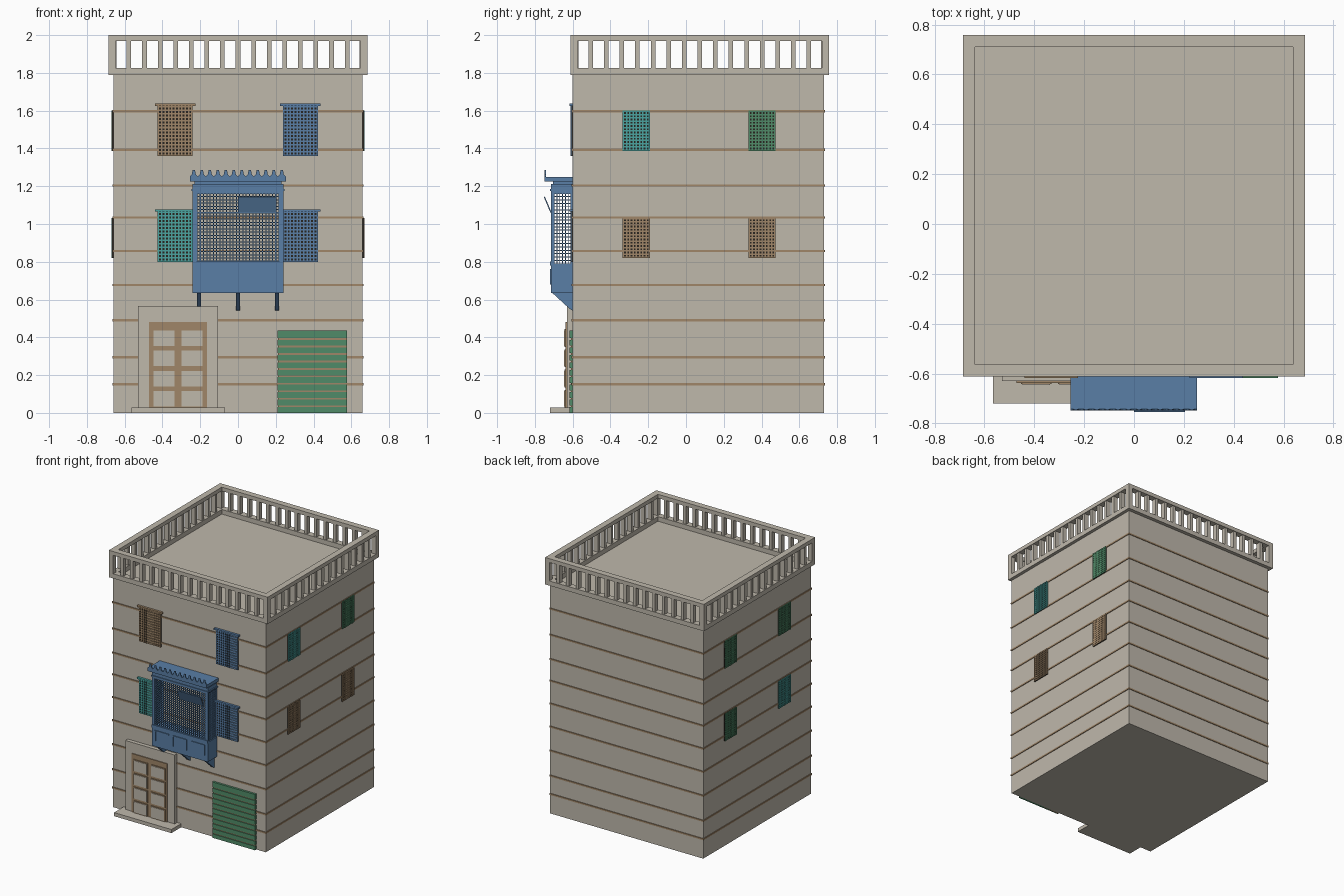
import bpy, bmesh, math
from mathutils import Vector

cube = bpy.data.objects.get("Cube")
if cube:
    bpy.data.objects.remove(cube, do_unlink=True)


def material(name, rgb):
    m = bpy.data.materials.new(name)
    m.use_nodes = True
    m.diffuse_color = (*rgb, 1)
    m.node_tree.nodes["Principled BSDF"].inputs["Base Color"].default_value = (*rgb, 1)
    return m


STONE = material("stone", (0.52, 0.48, 0.41))
BROWN = material("brown_wood", (0.35, 0.24, 0.14))
BLUE = material("blue_wood", (0.10, 0.21, 0.38))
TEAL = material("teal_wood", (0.07, 0.37, 0.35))
GREEN = material("green_paint", (0.08, 0.26, 0.14))
DARK = material("dark_interior", (0.02, 0.017, 0.013))

# Main wall planes
HX, Y0, Y1, ROOF = 0.66, -0.60, 0.73, 1.79


def finish(name, bm, mat):
    bmesh.ops.recalc_face_normals(bm, faces=bm.faces)
    mesh = bpy.data.meshes.new(name)
    bm.to_mesh(mesh)
    bm.free()
    mesh.materials.append(mat)
    ob = bpy.data.objects.new(name, mesh)
    bpy.context.collection.objects.link(ob)
    return ob


def boxes(name, mat, items):
    """One object from boxes given as (x0, x1, y0, y1, z0, z1)."""
    bm = bmesh.new()
    for x0, x1, y0, y1, z0, z1 in items:
        verts = bmesh.ops.create_cube(bm, size=1)["verts"]
        for v in verts:
            v.co = Vector(((x0 + x1) / 2 + v.co.x * (x1 - x0),
                           (y0 + y1) / 2 + v.co.y * (y1 - y0),
                           (z0 + z1) / 2 + v.co.z * (z1 - z0)))
    return finish(name, bm, mat)


def prism(name, mat, points, offset):
    """Extrude a flat outline along an offset."""
    bm = bmesh.new()
    face = bm.faces.new([bm.verts.new(p) for p in points])
    new = bmesh.ops.extrude_face_region(bm, geom=[face])["geom"]
    bmesh.ops.translate(bm, vec=offset, verts=[g for g in new if isinstance(g, bmesh.types.BMVert)])
    return finish(name, bm, mat)


def ring(x, y0, y1, t, z0, z1):
    """Four boxes around a rectangle, t thick inwards."""
    return [(-x, x, y0, y0 + t, z0, z1), (-x, x, y1 - t, y1, z0, z1),
            (-x, -x + t, y0 + t, y1 - t, z0, z1), (x - t, x, y0 + t, y1 - t, z0, z1)]


def on_wall(wall, u0, u1, d0, d1, z0, z1):
    """Box on a wall: u runs along it, d outwards from it."""
    if wall == "front":
        return (u0, u1, Y0 - d1, Y0 - d0, z0, z1)
    if wall == "left":
        return (HX + d0, HX + d1, u0, u1, z0, z1)
    return (-HX - d1, -HX - d0, u0, u1, z0, z1)


def lattice(wall, u0, u1, z0, z1, d, cols, rows, bar, t=0.006):
    """Crossing bars filling a rectangle."""
    out = []
    for i in range(cols + 1):
        u = u0 + (u1 - u0 - bar) * i / cols
        out.append(on_wall(wall, u, u + bar, d, d + t, z0, z1))
    for j in range(rows + 1):
        z = z0 + (z1 - z0 - bar) * j / rows
        out.append(on_wall(wall, u0, u1, d, d + t - 0.001, z, z + bar))
    return out


# Building body and brown string courses
boxes("building_body", STONE, [(-HX, HX, Y0, Y1, 0, ROOF)])
courses = []
for z in (0.152, 0.295, 0.49, 0.677, 0.857, 1.035, 1.204, 1.393, 1.597):
    courses += ring(HX + 0.005, Y0 - 0.005, Y1 + 0.005, 0.02, z - 0.006, z + 0.006)
boxes("string_courses", BROWN, courses)

# Roof parapet: rails, corner posts and balusters
PX, PY0, PY1, PT = 0.685, -0.612, 0.758, 0.048
boxes("parapet_rails", STONE,
      ring(PX, PY0, PY1, PT, ROOF, 1.826) + ring(PX, PY0, PY1, PT, 1.97, 2.0))
post = 0.037
posts = []
for x in (-PX, PX - post):
    for y in (PY0, PY1 - post):
        posts.append((x, x + post, y, y + post, 1.826, 1.97))
boxes("parapet_corner_posts", STONE, posts)
balusters = []
gaps, bw = 16, 0.012
for i in range(1, gaps):
    x = -0.66 + 1.32 * i / gaps
    y = PY0 + 0.025 + (PY1 - PY0 - 0.05) * i / gaps
    for y0 in (PY0 + 0.006, PY1 - PT + 0.006):
        balusters.append((x - bw, x + bw, y0, y0 + 0.036, 1.826, 1.97))
    for x0 in (-PX + 0.006, PX - PT + 0.006):
        balusters.append((x0, x0 + 0.036, y - bw, y + bw, 1.826, 1.97))
boxes("parapet_balusters", STONE, balusters)


# Lattice windows
def window(name, wall, mat, u0, u1, z0, z1, cols, rows, header=False):
    boxes(name + "_backing", DARK, [on_wall(wall, u0, u1, 0, 0.007, z0, z1)])
    boxes(name + "_lattice", mat, lattice(wall, u0, u1, z0, z1, 0.005, cols, rows, 0.008))
    if header:
        boxes(name + "_header", mat, [on_wall(wall, u0 - 0.015, u1 + 0.015, 0, 0.018, z1, z1 + 0.012)])


for label, mat, u, z in (("upper_right", BROWN, -0.425, 1.36), ("upper_left", BLUE, 0.238, 1.36),
                         ("lower_right", TEAL, -0.425, 0.80), ("lower_left", BLUE, 0.238, 0.80)):
    window("front_window_" + label, "front", mat, u, u + 0.185, z, z + 0.265, 10, 14, True)
side_colours = {"left": (TEAL, GREEN, BROWN, BROWN), "right": (GREEN, GREEN, TEAL, GREEN)}
for wall, mats in side_colours.items():
    spots = [("upper_front", -0.335, 1.387), ("upper_back", 0.33, 1.387),
             ("lower_front", -0.335, 0.82), ("lower_back", 0.33, 0.82)]
    for mat, (label, u, z) in zip(mats, spots):
        window(f"{wall}_window_{label}", wall, mat, u, u + 0.145, z, z + 0.213, 8, 12)

# Bay balcony: lower box, posts, beams and roof
BX, BY = 0.24, -0.715
boxes("bay_lower_box", BLUE, [(-BX, BX, BY, Y0, 0.635, 0.787)])
frame = [(-BX, BX, BY, Y0, 1.165, 1.212), (-BX - 0.006, BX + 0.006, BY - 0.006, Y0, 1.175, 1.185),
         (-BX + 0.01, BX - 0.01, BY + 0.01, Y0, 1.212, 1.226),
         (-BX, BX, BY - 0.006, BY + 0.01, 0.78, 0.802)]
for x in (-BX, BX - 0.02):
    frame.append((x, x + 0.02, BY, BY + 0.016, 0.787, 1.165))
    frame.append((x, x + 0.02, Y0 - 0.008, Y0, 0.787, 1.165))
boxes("bay_frame", BLUE, frame)
boxes("bay_roof", BLUE, [(-0.255, 0.253, -0.742, Y0, 1.225, 1.25)])

# Bay lattices on three sides
bay_bars = lattice("front", -BX + 0.02, BX - 0.02, 0.80, 1.165, 0.105, 25, 21, 0.0055)
for wall, d in (("left", BX - 0.012 - HX), ("right", BX - 0.012 - HX)):
    bay_bars += lattice(wall, BY + 0.014, Y0 - 0.006, 0.787, 1.165, d, 6, 21, 0.005)
boxes("bay_lattice", BLUE, bay_bars)

# Raised mouldings on the lower box
trim = []
for x0, x1, sides in ((-0.215, -0.095, "l"), (-0.062, 0.062, "lr"), (0.095, 0.215, "r")):
    trim.append((x0, x1, BY - 0.006, BY, 0.755, 0.763))
    for key, x in (("l", x0), ("r", x1 - 0.008)):
        if key in sides:
            trim.append((x, x + 0.008, BY - 0.006, BY, 0.68, 0.755))
boxes("bay_panel_mouldings", BLUE, trim)

# Toothed crest along the roof edge
teeth = 12
pitch = 0.508 / teeth
crest = [(0.253, -0.742, 1.225), (-0.255, -0.742, 1.225)]
for i in range(teeth):
    for part, z in ((0, 1.252), (0.25, 1.262), (0.35, 1.285), (0.65, 1.285), (0.75, 1.262), (1, 1.252)):
        if part < 1 or i == teeth - 1:
            crest.append((-0.255 + pitch * (i + part), -0.742, z))
prism("bay_roof_crest", BLUE, crest, (0, -0.006, 0))

# Tilted flap and support brackets
prism("bay_flap", BLUE, [(0, -0.718, 1.06), (0, -0.753, 1.143), (0, -0.747, 1.145), (0, -0.712, 1.062)],
      (0.205, 0, 0))
for label, x in (("right", -0.207), ("middle", 0), ("left", 0.207)):
    prism("bay_bracket_" + label, BLUE,
          [(x - 0.01, BY + 0.005, 0.637), (x - 0.01, Y0, 0.637), (x - 0.01, Y0, 0.542),
           (x - 0.01, Y0 - 0.015, 0.55)], (0.02, 0, 0))

# Doorway: step, surround, door and panels
boxes("door_step", STONE, [(-0.565, -0.07, -0.72, Y0, 0, 0.028)])
boxes("door_surround", STONE, [(-0.53, -0.105, -0.63, Y0, 0, 0.565)])
boxes("door", BROWN, [(-0.472, -0.165, -0.637, Y0, 0.028, 0.482)])
mould, panels = [], []
for x in (-0.45, -0.3):
    for row in range(4):
        z = 0.03 + row * 0.107
        mould.append((x - 0.004, x + 0.119, -0.642, -0.63, z - 0.002, z + 0.092))
        panels.append((x + 0.002, x + 0.113, -0.645, -0.63, z + 0.004, z + 0.086))
boxes("door_panel_mouldings", BROWN, mould)
boxes("door_panels", STONE, panels)

# Roller shutter with slats
boxes("shutter_backing", BROWN, [(0.212, 0.576, -0.61, Y0, 0, 0.43)])
slat = 0.435 / 11
boxes("shutter_slats", GREEN,
      [(0.21, 0.578, -0.617, Y0, i * slat, (i + 1) * slat - (0.009 if i < 10 else 0)) for i in range(11)])
